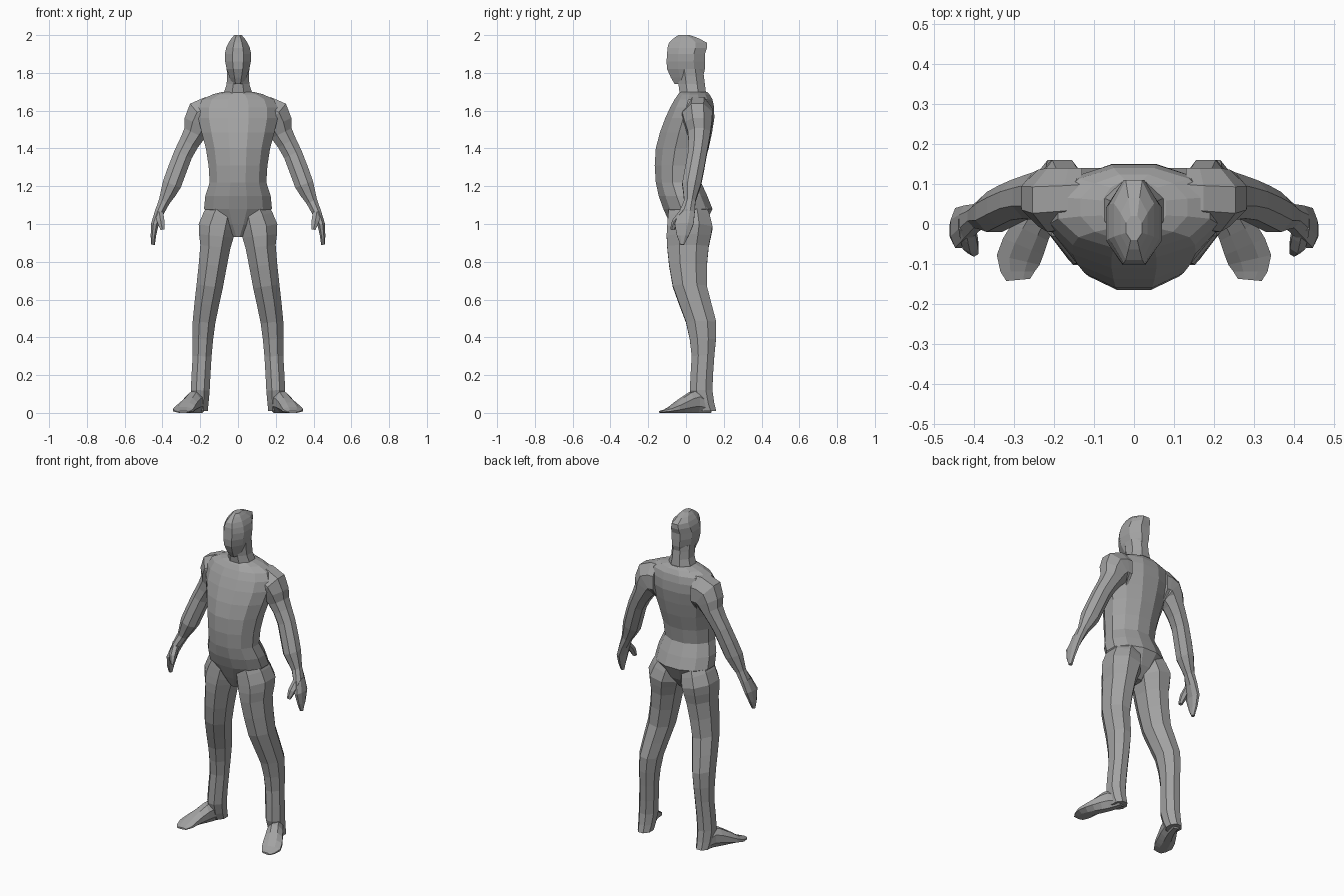
import bpy
import bmesh
from math import cos, sin, pi
from mathutils import Vector

cube = bpy.data.objects.get("Cube")
if cube:
    bpy.data.objects.remove(cube, do_unlink=True)

GREY = (.36, .36, .36, 1)
grey = bpy.data.materials.new("plain grey")
grey.use_nodes = True
grey.diffuse_color = GREY
grey.node_tree.nodes["Principled BSDF"].inputs["Base Color"].default_value = GREY

FORWARD = Vector((0, 1, 0))
UPWARD = Vector((0, 0, 1))


def with_midpoints(stations):
    """Add a smoothly curved in-between station to every pair of stations."""
    result = [stations[0]]
    last = len(stations) - 1
    for i in range(last):
        before, start = stations[max(i - 1, 0)], stations[i]
        end, after = stations[i + 1], stations[min(i + 2, last)]
        middle = [(9 * (b + c) - a - d) / 16 for a, b, c, d in zip(before, start, end, after)]
        result += [middle, end]
    return result


def body_part(name, stations, sides=8, thickness_axis=FORWARD, mirrored=False):
    """Skin rings along a path of stations: x, y, z, half width, half thickness."""
    stations = with_midpoints(stations)
    centres = [Vector(station[:3]) for station in stations]
    bm = bmesh.new()
    loops = []
    for i, (centre, station) in enumerate(zip(centres, stations)):
        # Each ring stands square to the path
        direction = centres[min(i + 1, len(centres) - 1)] - centres[max(i - 1, 0)]
        across = direction.cross(thickness_axis).normalized() * station[3]
        through = thickness_axis * station[4]
        loop = []
        for side in range(sides):
            angle = pi * (2 * side + 1) / sides
            offset = across * cos(angle) + through * sin(angle)
            loop.append(bm.verts.new(centre + offset / cos(pi / sides)))
        loops.append(loop)
    for near, far in zip(loops, loops[1:]):
        for side in range(sides):
            following = (side + 1) % sides
            bm.faces.new((near[side], near[following], far[following], far[side]))
    bm.faces.new(loops[0])
    bm.faces.new(loops[-1])
    bmesh.ops.recalc_face_normals(bm, faces=bm.faces[:])
    mesh = bpy.data.meshes.new(name)
    bm.to_mesh(mesh)
    bm.free()
    mesh.materials.append(grey)
    part = bpy.data.objects.new(name, mesh)
    bpy.context.collection.objects.link(part)
    if mirrored:
        part.modifiers.new("other side", "MIRROR")


# Trunk: crotch, hips, waist, ribs, chest, shoulders, neck base
body_part("torso", [
    (0, 0, .93, .03, .05),
    (0, .01, 1.08, .18, .13),
    (0, -.04, 1.22, .15, .12),
    (0, -.02, 1.4, .17, .14),
    (0, .02, 1.56, .21, .13),
    (0, .04, 1.66, .19, .1),
    (0, .04, 1.7, .08, .07),
], sides=12)

# Neck, and head from chin to crown
body_part("neck", [
    (0, .04, 1.66, .09, .07),
    (0, .03, 1.74, .06, .07),
    (0, .02, 1.82, .06, .07),
])
body_part("head", [
    (0, .01, 1.74, .03, .07),
    (0, 0, 1.82, .06, .1),
    (0, 0, 1.9, .07, .1),
    (0, .01, 1.96, .05, .1),
    (0, -.01, 2, .02, .03),
])

# Arm: inside the chest, shoulder, upper arm, elbow, forearm, wrist, palm, fingertips
body_part("arm", [
    (.13, .07, 1.57, .1, .07),
    (.19, .06, 1.56, .1, .08),
    (.23, .07, 1.48, .06, .06),
    (.29, .06, 1.37, .05, .05),
    (.35, .03, 1.21, .05, .05),
    (.39, .02, 1.12, .03, .03),
    (.44, -.01, 1, .02, .05),
    (.45, -.02, .89, .01, .01),
], mirrored=True)
body_part("thumb", [
    (.42, 0, 1.08, .02, .02),
    (.41, -.05, 1.02, .02, .02),
    (.4, -.07, .97, .01, .01),
], sides=6, mirrored=True)

# Leg: hip, buttock, thigh, lower thigh, knee, calf, ankle, heel
body_part("leg", [
    (.08, .01, 1.08, .08, .1),
    (.11, .02, .98, .1, .12),
    (.12, .01, .88, .08, .11),
    (.15, .02, .67, .07, .09),
    (.18, .08, .48, .06, .08),
    (.19, .09, .3, .05, .06),
    (.2, .08, .12, .05, .06),
    (.2, .11, .01, .04, .05),
], mirrored=True)

# Foot, turned outwards from heel to toes
body_part("foot", [
    (.2, .13, .03, .03, .03),
    (.22, .06, .06, .04, .06),
    (.26, -.02, .04, .05, .04),
    (.29, -.09, .015, .055, .015),
    (.29, -.14, .005, .03, .005),
], thickness_axis=UPWARD, mirrored=True)
